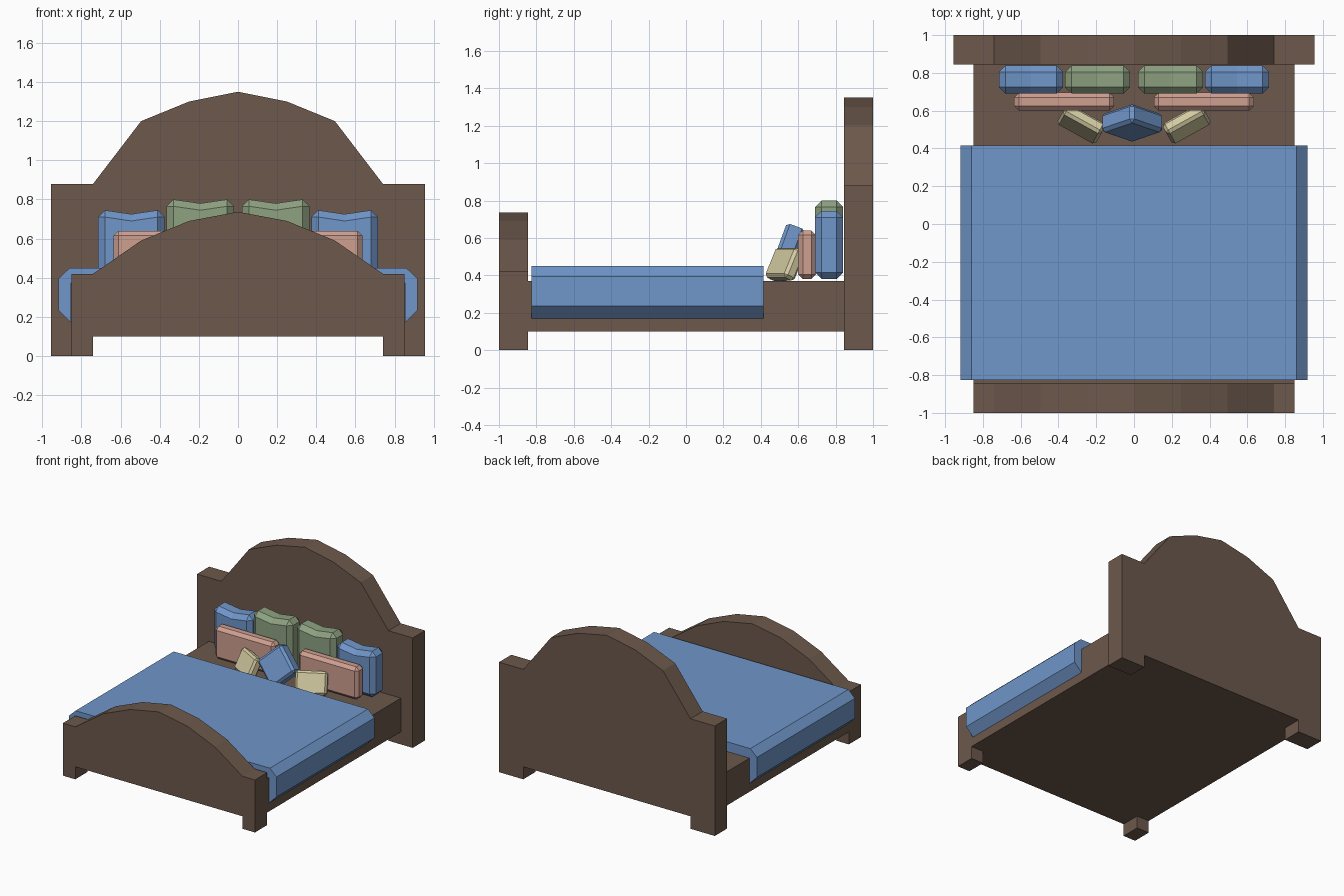
import bpy, bmesh
from math import radians
from mathutils import Matrix, Vector

if "Cube" in bpy.data.objects:
    bpy.data.objects.remove(bpy.data.objects["Cube"])


def material(name, rgb):
    m = bpy.data.materials.new(name)
    m.diffuse_color = (*rgb, 1)
    m.use_nodes = True
    m.node_tree.nodes["Principled BSDF"].inputs["Base Color"].default_value = m.diffuse_color
    return m


WOOD = material("wood", (0.150, 0.098, 0.072))
BLUE = material("blue_cloth", (0.162, 0.305, 0.585))
GREEN = material("green_cloth", (0.27, 0.36, 0.22))
PINK = material("pink_cloth", (0.62, 0.35, 0.28))
CREAM = material("cream_cloth", (0.66, 0.60, 0.36))


def finish(bm, name, mat):
    bmesh.ops.recalc_face_normals(bm, faces=bm.faces)
    mesh = bpy.data.meshes.new(name)
    bm.to_mesh(mesh)
    bm.free()
    mesh.materials.append(mat)
    ob = bpy.data.objects.new(name, mesh)
    bpy.context.collection.objects.link(ob)
    return ob


def extrude_profile(name, half, y0, y1, mat):
    """Mirror a right-hand x/z outline and extrude it along y."""
    pts = half + [(-x, z) for x, z in reversed(half) if x > 0]
    bm = bmesh.new()
    face = bm.faces.new([bm.verts.new((x, y0, z)) for x, z in pts])
    new = bmesh.ops.extrude_face_region(bm, geom=[face])["geom"]
    bmesh.ops.translate(bm, vec=(0, y1 - y0, 0),
                        verts=[v for v in new if isinstance(v, bmesh.types.BMVert)])
    return finish(bm, name, mat)


def pillow(name, center, size, bevel, mat, dip=0, yaw=0, lean=0, roll=0):
    """Chamfered box, optionally with a dip in the middle of the top edge."""
    bm = bmesh.new()
    bmesh.ops.create_cube(bm, size=1)
    bmesh.ops.scale(bm, vec=size, verts=bm.verts)
    bmesh.ops.bevel(bm, geom=bm.edges[:], offset=bevel, segments=1,
                    affect='EDGES', profile=0.5)
    if dip:
        bmesh.ops.bisect_plane(bm, geom=bm.verts[:] + bm.edges[:] + bm.faces[:],
                               plane_co=(0, 0, 0), plane_no=(1, 0, 0))
        for v in bm.verts:
            if abs(v.co.x) < 1e-4 and v.co.z > 0:
                v.co.z -= dip
    rot = (Matrix.Rotation(radians(yaw), 4, 'Z')
           @ Matrix.Rotation(radians(-lean), 4, 'X')
           @ Matrix.Rotation(radians(roll), 4, 'Y'))
    bm.transform(Matrix.Translation(Vector(center)) @ rot)
    return finish(bm, name, mat)


# Headboard and footboard with arched tops and corner legs
extrude_profile("headboard", [(0, 1.35), (0.25, 1.30), (0.495, 1.20), (0.74, 0.88),
                (0.955, 0.88), (0.955, 0), (0.74, 0), (0.74, 0.10)], 0.845, 1.0, WOOD)
extrude_profile("footboard", [(0, 0.737), (0.25, 0.69), (0.495, 0.59), (0.74, 0.42),
                (0.85, 0.42), (0.85, 0), (0.74, 0), (0.74, 0.10)], -1.0, -0.845, WOOD)

# Bed base
extrude_profile("bed_base", [(0.85, 0.37), (0.85, 0.10)], -0.845, 0.845, WOOD)

# Blanket draped over the sides
extrude_profile("blanket", [(0.86, 0.45), (0.918, 0.395), (0.918, 0.235),
                (0.853, 0.17), (0.853, 0.372)], -0.825, 0.415, BLUE)

# Pillows in mirrored pairs
for side, s in (("left", -1), ("right", 1)):
    pillow(f"{side}_blue_pillow", (s * 0.545, 0.765, 0.5625), (0.34, 0.15, 0.365),
           0.035, BLUE, dip=0.02)
    pillow(f"{side}_green_pillow", (s * 0.1925, 0.765, 0.59), (0.345, 0.15, 0.42),
           0.035, GREEN, dip=0.02)
    pillow(f"{side}_pink_pillow", (s * 0.37, 0.6475, 0.51), (0.53, 0.095, 0.26),
           0.025, PINK)
    pillow(f"{side}_cream_pillow", (s * 0.279, 0.53, 0.46), (0.235, 0.07, 0.175),
           0.016, CREAM, yaw=s * 29, lean=25)

# Centre cushion standing on its corner
pillow("centre_cushion", (-0.01, 0.535, 0.515), (0.24, 0.105, 0.24), 0.018, BLUE,
       lean=20, roll=45)
